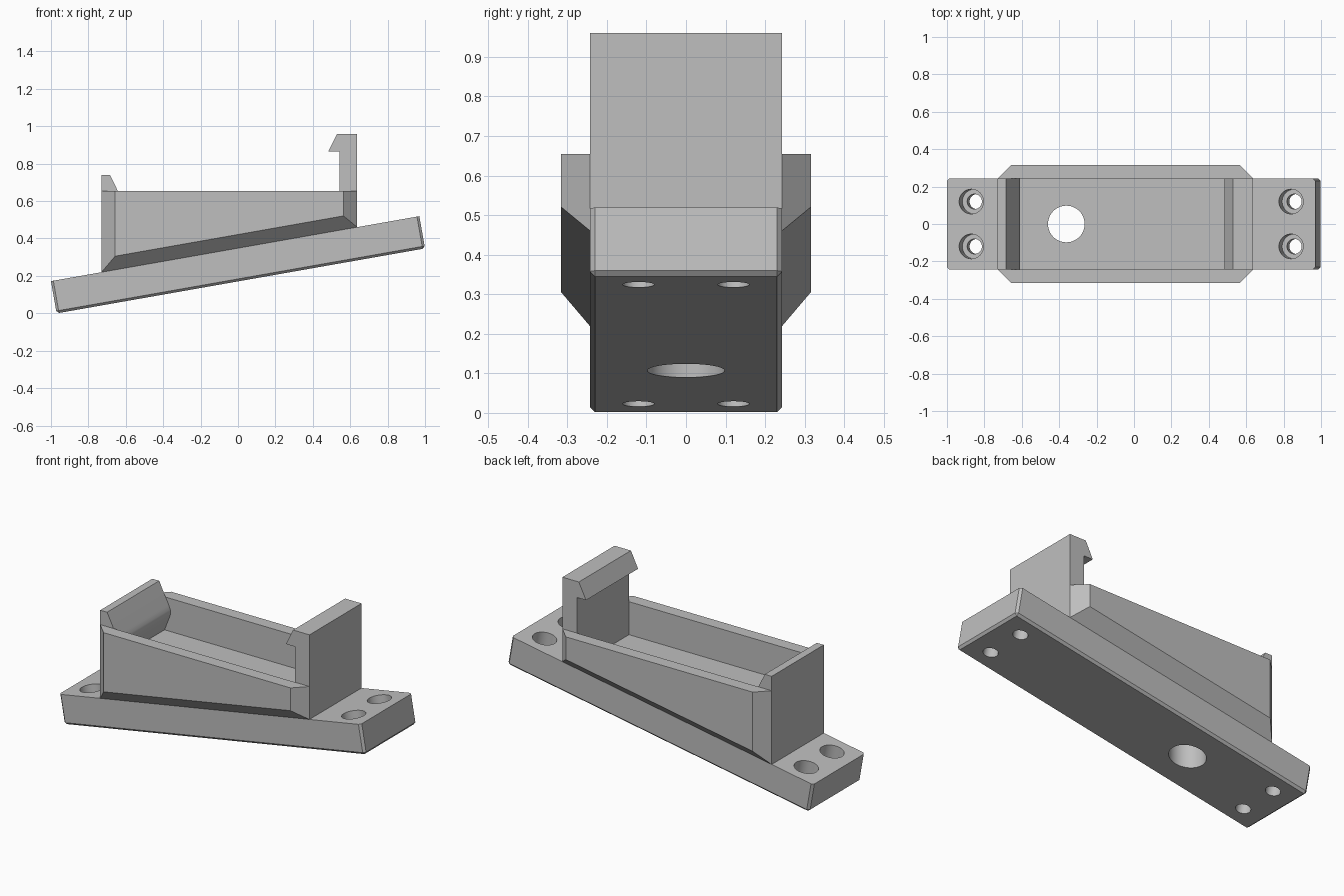
import bpy, bmesh, math
from mathutils import Vector, Matrix

if "Cube" in bpy.data.objects:
    bpy.data.objects.remove(bpy.data.objects["Cube"], do_unlink=True)

GREY = bpy.data.materials.new("plain grey")
GREY.use_nodes = True
GREY.diffuse_color = (0.52, 0.52, 0.52, 1)
GREY.node_tree.nodes["Principled BSDF"].inputs["Base Color"].default_value = (0.52, 0.52, 0.52, 1)

TILT = math.radians(10)
HALF_W = 0.243      # half width of plate and cradle
THICK = 0.175       # plate thickness
WALL_Y = 0.316      # outer face of the side walls
RIM = 0.655         # top of the side walls
FLOOR = 0.46        # pocket floor


def plate_top(x):
    """Height of the sloping plate's upper face."""
    return 0.172 + (x + 1) * math.tan(TILT)


def make_object(name, bm):
    bmesh.ops.recalc_face_normals(bm, faces=bm.faces)
    mesh = bpy.data.meshes.new(name)
    bm.to_mesh(mesh)
    bm.free()
    mesh.materials.append(GREY)
    obj = bpy.data.objects.new(name, mesh)
    bpy.context.collection.objects.link(obj)
    return obj


def cylinder(name, radius, depth, matrix):
    bm = bmesh.new()
    bmesh.ops.create_cone(bm, cap_ends=True, segments=48, radius1=radius,
                          radius2=radius, depth=depth, matrix=matrix)
    obj = make_object(name, bm)
    obj.hide_render = True
    return obj


def cut(obj, cutters):
    """Subtract the cutters and bake the result into the mesh."""
    for c in cutters:
        mod = obj.modifiers.new("cut", 'BOOLEAN')
        mod.operation, mod.solver, mod.object = 'DIFFERENCE', 'EXACT', c
    bpy.context.view_layer.update()
    graph = bpy.context.evaluated_depsgraph_get()
    mesh = bpy.data.meshes.new_from_object(obj.evaluated_get(graph))
    obj.modifiers.clear()
    obj.data = mesh


# Sloping base plate, with small chamfers on all but the upper edges
bm = bmesh.new()
bmesh.ops.create_cube(bm, size=1, matrix=Matrix.Diagonal((2.0, 2 * HALF_W, THICK, 1)))
edges = [e for e in bm.edges if not all(v.co.z > 0 for v in e.verts)]
bmesh.ops.bevel(bm, geom=edges, offset=0.013, segments=1, affect='EDGES')
tilt = Matrix.Rotation(-TILT, 4, 'Y')
corner = tilt @ Vector((-1, 0, THICK / 2))
place = Matrix.Translation(Vector((-1, 0, plate_top(-1))) - corner) @ tilt
bm.transform(place)
plate = make_object("base_plate", bm)

# Counterbored screw holes, square to the plate
cutters = []
for sx in (-1, 1):
    for sy in (-1, 1):
        at = Vector((sx * 0.868, sy * 0.12, 0))
        cutters.append(cylinder("screw_hole_cutter", 0.04, 0.5, place @ Matrix.Translation(at)))
        at.z = THICK / 2
        cutters.append(cylinder("counterbore_cutter", 0.066, 0.2, place @ Matrix.Translation(at)))

# Upright drain hole through plate and cradle floor
drain = cylinder("drain_hole_cutter", 0.098, 2, Matrix.Translation((-0.362, 0, 0.5)))
cut(plate, cutters + [drain])

# Cradle: floor, low catch and tall hook in one side profile
X0, X1 = -0.73, 0.637
profile = [(X0, plate_top(X0)), (X0, 0.74), (-0.685, 0.74),
           (-0.622, 0.613), (-0.613, 0.592), (-0.61, 0.575), (-0.613, 0.555), (-0.65, FLOOR),
           (0.543, FLOOR), (0.543, 0.865), (0.483, 0.865), (0.53, 0.96),
           (X1, 0.96), (X1, plate_top(X1))]
bm = bmesh.new()
face = bm.faces.new([bm.verts.new((x, -HALF_W, z)) for x, z in profile])
ext = bmesh.ops.extrude_face_region(bm, geom=[face])
bmesh.ops.translate(bm, vec=(0, 2 * HALF_W, 0),
                    verts=[v for v in ext["geom"] if isinstance(v, bmesh.types.BMVert)])
cradle = make_object("hooked_cradle", bm)
cut(cradle, [drain])

# Side walls with chamfered ends and undercut lower edge
walls = []
FLARE = WALL_Y - HALF_W
for side, name in ((-1, "right_wall"), (1, "left_wall")):
    bm = bmesh.new()
    rings = []
    for y, inset, lift in ((HALF_W, 0, 0), (WALL_Y, FLARE, FLARE)):
        a, b = X0 + inset, X1 - inset
        pts = [(a, plate_top(a) + lift), (b, plate_top(b) + lift), (b, RIM), (a, RIM)]
        rings.append([bm.verts.new((x, side * y, z)) for x, z in pts])
    inner, outer = rings
    bm.faces.new(inner)
    bm.faces.new(outer)
    for i in range(4):
        j = (i + 1) % 4
        bm.faces.new((inner[i], inner[j], outer[j], outer[i]))
    walls.append(make_object(name, bm))

for c in cutters + [drain]:
    bpy.data.objects.remove(c, do_unlink=True)

# Smooth bores and catch, crisp edges elsewhere
bpy.ops.object.select_all(action='DESELECT')
for obj in [plate, cradle] + walls:
    obj.select_set(True)
bpy.context.view_layer.objects.active = plate
bpy.ops.object.shade_smooth_by_angle(angle=math.radians(30))
